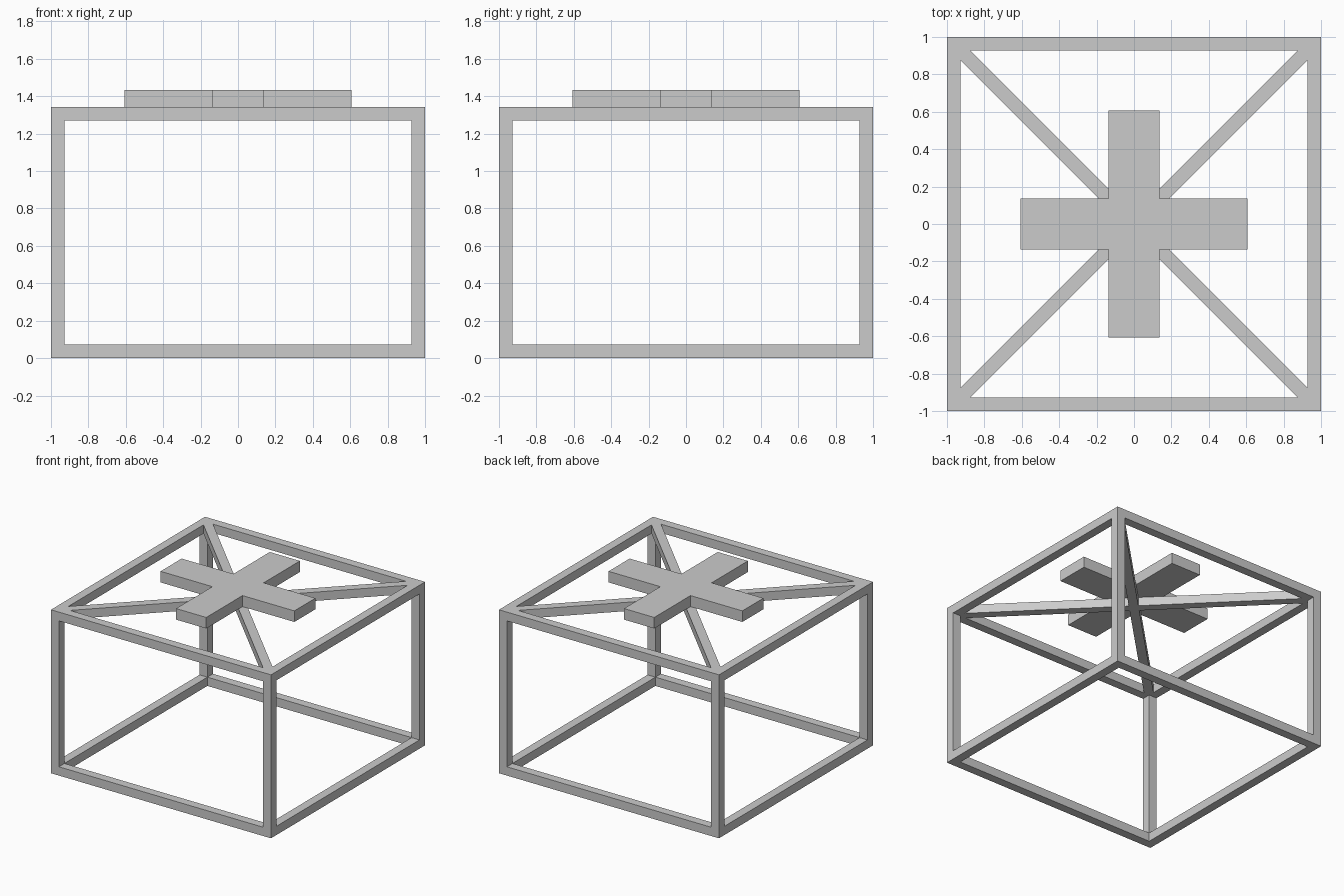
import bpy, bmesh

if "Cube" in bpy.data.objects:
    bpy.data.objects.remove(bpy.data.objects["Cube"])

T = 0.072          # bar thickness
H = 1.343          # frame height
C = 1 - T          # inner edge of the frame
TOP = 1.434        # top of the cross


def prism(name, outline, z0, z1):
    """Extrude a flat outline from z0 up to z1."""
    bm = bmesh.new()
    face = bm.faces.new([bm.verts.new((x, y, z0)) for x, y in outline])
    res = bmesh.ops.extrude_face_region(bm, geom=[face])
    verts = [v for v in res["geom"] if isinstance(v, bmesh.types.BMVert)]
    bmesh.ops.translate(bm, verts=verts, vec=(0, 0, z1 - z0))
    bmesh.ops.recalc_face_normals(bm, faces=bm.faces)
    mesh = bpy.data.meshes.new(name)
    bm.to_mesh(mesh)
    bm.free()
    obj = bpy.data.objects.new(name, mesh)
    bpy.context.collection.objects.link(obj)
    return obj


def box(name, x0, x1, y0, y1, z0, z1):
    return prism(name, [(x0, y0), (x1, y0), (x1, y1), (x0, y1)], z0, z1)


def four_fold(points):
    """Repeat a quarter outline four times around the z axis."""
    out = []
    for _ in range(4):
        out += points
        points = [(-y, x) for x, y in points]
    return out


# Square rails at the bottom and top
for level, z in (("bottom", 0), ("top", H - T)):
    for side, a, b in (("front", -1, -C), ("back", C, 1)):
        box(f"{level}_{side}_rail", -1, 1, a, b, z, z + T)
    for side, a, b in (("left", -1, -C), ("right", C, 1)):
        box(f"{level}_{side}_rail", a, b, -C, C, z, z + T)

# Corner posts
for xs, x0 in (("left", -1), ("right", C)):
    for ys, y0 in (("front", -1), ("back", C)):
        box(f"{ys}_{xs}_post", x0, x0 + T, y0, y0 + T, T, H - T)

# Diagonal brace, its tips fitted into the inner corners of the top rails
S = T / 2 * 2 ** 0.5
prism("diagonal_brace", four_fold([(S, 0), (C, C - S), (C, C), (C - S, C)]), H - T, H)

# Raised cross on top of the brace
W, L = 0.137, 0.608
prism("top_cross", four_fold([(L, -W), (L, W), (W, W)]), H, TOP)
